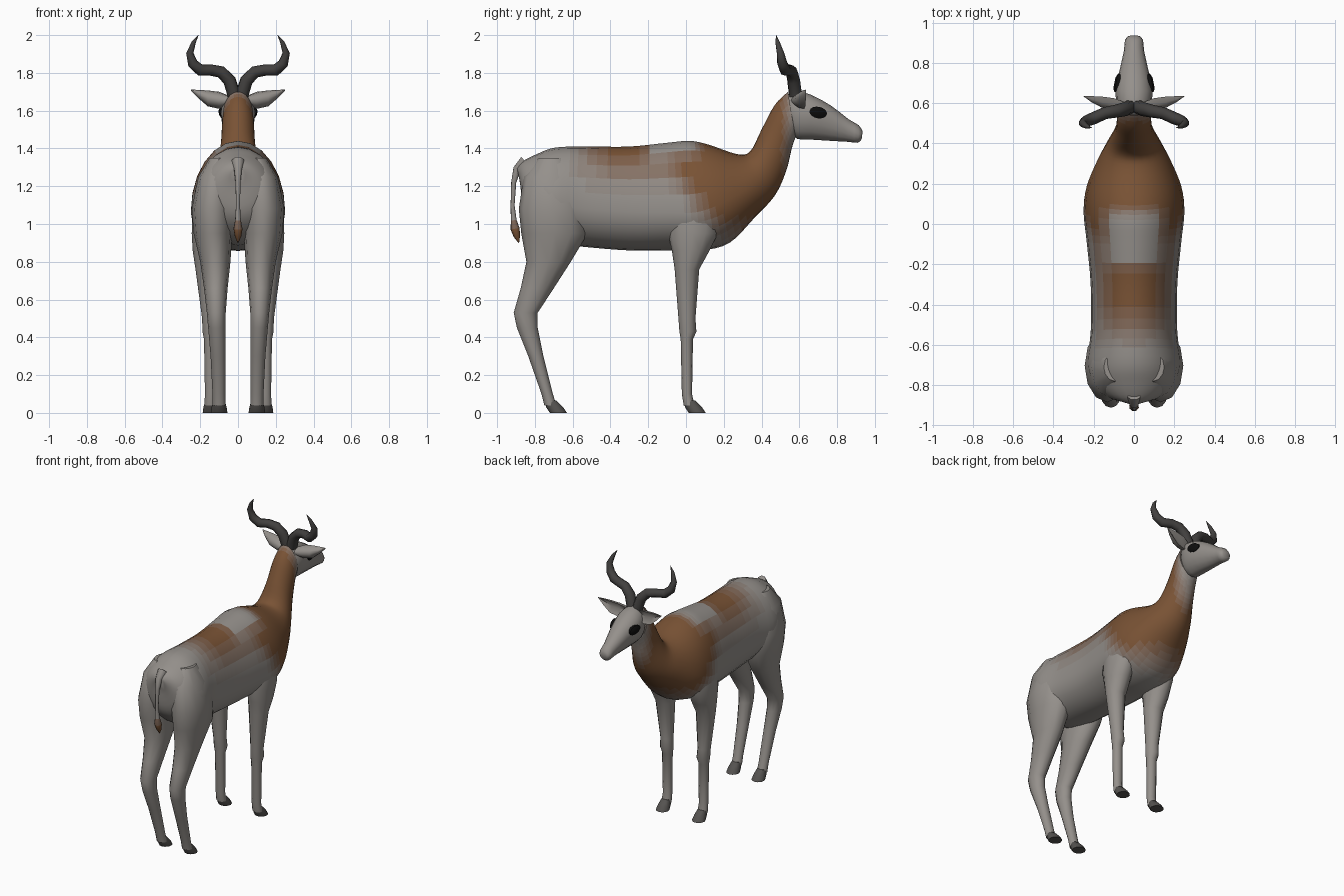
import bpy, bmesh, math
from mathutils import Vector


def material(name, rgb):
    m = bpy.data.materials.new(name)
    m.diffuse_color = (*rgb, 1)
    return m


GREY, BROWN, STEPS = (0.30, 0.28, 0.26), (0.19, 0.085, 0.035), 8
coat = [material(f"coat_{i}", [g + (b - g) * i / (STEPS - 1) for g, b in zip(GREY, BROWN)])
        for i in range(STEPS)]
horn_mat = material("horn", (0.055, 0.052, 0.05))
hoof_mat = material("hoof", (0.09, 0.085, 0.08))
black = material("eye_black", (0.004, 0.004, 0.004))


def smooth(t):
    t = max(0.0, min(1.0, t))
    return t * t * (3 - 2 * t)


def spline(rows, n):
    """Catmull-Rom refinement of a list of equal-length rows."""
    out = []
    for i in range(len(rows) - 1):
        p0, p1 = rows[max(i - 1, 0)], rows[i]
        p2, p3 = rows[i + 1], rows[min(i + 2, len(rows) - 1)]
        for k in range(n):
            t = k / n
            out.append([0.5 * (2 * b + (c - a) * t + (2 * a - 5 * b + 4 * c - d) * t * t
                               + (3 * b - a - 3 * c + d) * t ** 3)
                        for a, b, c, d in zip(p0, p1, p2, p3)])
    return out + [list(rows[-1])]


def loft(name, rings, mats, mirror=False, shade=None):
    """Skin rings of points, cap the ends, optionally mirror and colour by position."""
    bm = bmesh.new()
    loops = [[bm.verts.new(p) for p in r] for r in rings]
    for a, b in zip(loops, loops[1:]):
        for i in range(len(a)):
            j = (i + 1) % len(a)
            bm.faces.new((a[i], a[j], b[j], b[i]))
    bm.faces.new(loops[0])
    bm.faces.new(loops[-1])
    bmesh.ops.recalc_face_normals(bm, faces=bm.faces)
    if shade:
        for f in bm.faces:
            f.material_index = round(shade(f.calc_center_median()) * (STEPS - 1))
    mesh = bpy.data.meshes.new(name)
    bm.to_mesh(mesh)
    bm.free()
    for m in mats:
        mesh.materials.append(m)
    ob = bpy.data.objects.new(name, mesh)
    bpy.context.collection.objects.link(ob)
    if mirror:
        ob.modifiers.new("Mirror", 'MIRROR').use_mirror_merge = False
    bpy.ops.object.select_all(action='DESELECT')
    ob.select_set(True)
    bpy.context.view_layer.objects.active = ob
    bpy.ops.object.shade_smooth_by_angle(angle=math.radians(50))
    return ob


def trunk_ring(row, n=24):
    """Egg section between a top point and a bottom point (y, z), widest at fraction f."""
    yt, zt, yb, zb, hw, f = row
    ring = []
    for i in range(n):
        a = 2 * math.pi * i / n
        c = math.cos(a)
        t = f + c * (1 - f if c > 0 else f)
        ring.append((hw * math.sin(a), yb + (yt - yb) * t, zb + (zt - zb) * t))
    return ring


def leg_ring(row, n=12):
    z, y0, y1, x0, x1 = row
    return [((x0 + x1) / 2 + (x1 - x0) / 2 * math.cos(2 * math.pi * i / n),
             (y0 + y1) / 2 + (y1 - y0) / 2 * math.sin(2 * math.pi * i / n), z) for i in range(n)]


def tube(path, n=8):
    """Rings along (x, y, z, radius) rows, square to the path."""
    pts = [Vector(p[:3]) for p in path]
    rings = []
    for i, p in enumerate(pts):
        d = (pts[min(i + 1, len(pts) - 1)] - pts[max(i - 1, 0)]).normalized()
        u = d.cross(Vector((0.3, 1, 0.1))).normalized() if abs(d.y) < 0.9 else Vector((1, 0, 0))
        v = d.cross(u)
        rings.append([p + path[i][3] * (u * math.cos(2 * math.pi * k / n)
                                        + v * math.sin(2 * math.pi * k / n)) for k in range(n)])
    return rings


def coat_shade(p):
    limit = 1.27 - 0.33 * smooth((p.y + 0.15) / 0.4)
    b = smooth((p.z - limit + 0.13) / 0.26) * smooth((p.y + 0.68) / 0.3)
    b *= 1 - smooth((p.y - 0.49) / 0.1)
    patch = smooth((0.17 - abs(p.x)) / 0.06) * smooth((p.y + 0.24) / 0.08) * smooth((0.1 - p.y) / 0.08)
    return b * (1 - patch * smooth((p.z - 1.2) / 0.1))


# Trunk and neck
body = [(-0.895, 1.30, -0.875, 1.20, 0.04, 0.5), (-0.86, 1.335, -0.86, 1.06, 0.13, 0.5),
        (-0.79, 1.37, -0.80, 0.97, 0.20, 0.45), (-0.69, 1.405, -0.70, 0.90, 0.235, 0.4),
        (-0.52, 1.41, -0.55, 0.88, 0.215, 0.38), (-0.30, 1.41, -0.30, 0.86, 0.215, 0.37),
        (-0.10, 1.43, -0.08, 0.86, 0.235, 0.35), (0.02, 1.44, 0.08, 0.86, 0.25, 0.35),
        (0.12, 1.42, 0.23, 0.90, 0.235, 0.4), (0.27, 1.37, 0.36, 1.03, 0.18, 0.45),
        (0.34, 1.385, 0.47, 1.15, 0.13, 0.5), (0.40, 1.50, 0.53, 1.28, 0.095, 0.5),
        (0.47, 1.63, 0.56, 1.40, 0.085, 0.5), (0.54, 1.70, 0.58, 1.46, 0.08, 0.5)]
loft("body", [trunk_ring(r) for r in spline(body, 4)], coat, shade=coat_shade)

# Head
head = [(0.53, 1.67, 0.56, 1.48, 0.06, 0.5), (0.57, 1.705, 0.59, 1.45, 0.082, 0.55),
        (0.66, 1.685, 0.66, 1.447, 0.092, 0.6), (0.77, 1.625, 0.77, 1.44, 0.07, 0.6),
        (0.86, 1.555, 0.86, 1.435, 0.05, 0.55), (0.915, 1.523, 0.91, 1.43, 0.045, 0.5),
        (0.935, 1.49, 0.93, 1.45, 0.028, 0.5)]
loft("head", [trunk_ring(r, 16) for r in spline(head, 2)], coat[:1])

# Hind legs
hind = [(1.35, -0.78, -0.64, 0.04, 0.15), (1.25, -0.86, -0.56, 0.025, 0.21),
        (1.08, -0.885, -0.52, 0.02, 0.245), (0.95, -0.872, -0.52, 0.03, 0.235),
        (0.80, -0.845, -0.61, 0.04, 0.20), (0.66, -0.875, -0.70, 0.055, 0.18),
        (0.53, -0.912, -0.785, 0.065, 0.165), (0.45, -0.895, -0.785, 0.065, 0.158),
        (0.30, -0.835, -0.755, 0.065, 0.145), (0.10, -0.765, -0.705, 0.067, 0.135),
        (0.04, -0.75, -0.685, 0.065, 0.135)]
loft("hind_legs", [leg_ring(r) for r in hind], coat[:1], mirror=True)

# Front legs
fore = [(1.25, -0.04, 0.14, 0.09, 0.18), (1.10, -0.09, 0.18, 0.08, 0.24),
        (0.95, -0.095, 0.17, 0.08, 0.245), (0.86, -0.075, 0.125, 0.085, 0.24),
        (0.76, -0.06, 0.07, 0.095, 0.225), (0.50, -0.04, 0.05, 0.105, 0.19),
        (0.43, -0.035, 0.055, 0.10, 0.188), (0.39, -0.028, 0.037, 0.108, 0.18),
        (0.10, -0.022, 0.032, 0.11, 0.175), (0.04, -0.012, 0.045, 0.108, 0.178)]
loft("front_legs", [leg_ring(r) for r in fore], coat[:1], mirror=True)

# Hooves
for name, y, x in (("hind_hooves", -0.73, 0.10), ("front_hooves", 0.005, 0.143)):
    hoof = [(0.065, y - 0.02, y + 0.045, x - 0.03, x + 0.03),
            (0.03, y - 0.01, y + 0.08, x - 0.04, x + 0.04),
            (0.0, y + 0.01, y + 0.10, x - 0.044, x + 0.044)]
    loft(name, [leg_ring(r) for r in hoof], [hoof_mat], mirror=True)

# Horns
horn = [(0.02, 0.58, 1.68, 0.036), (0.045, 0.57, 1.76, 0.035), (0.09, 0.56, 1.805, 0.032),
        (0.145, 0.55, 1.815, 0.030), (0.20, 0.525, 1.815, 0.031), (0.24, 0.51, 1.85, 0.028),
        (0.255, 0.50, 1.905, 0.020), (0.235, 0.485, 1.96, 0.012), (0.21, 0.477, 2.0, 0.001)]
loft("horns", tube(horn), [horn_mat], mirror=True)

# Ears: leaf with a hollow front face
ear = [(0.05, 0.585, 1.655, 0.025, 0.03), (0.10, 0.60, 1.655, 0.045, 0.035),
       (0.16, 0.61, 1.665, 0.042, 0.032), (0.21, 0.622, 1.688, 0.022, 0.018),
       (0.25, 0.635, 1.71, 0.002, 0.002)]
rings = []
for x, y, z, h, d in ear:
    arc = [math.pi * k / 6 for k in range(7)]
    rings.append([(x, y + d * (0.7 - 1.7 * math.sin(a)), z + h * math.cos(a)) for a in arc]
                 + [(x, y + d * 0.1, z)])
loft("ears", rings, coat[:1], mirror=True)

# Eyes: flattened dark discs, tilted along the face
eye = []
for x, s in ((0.06, 1.0), (0.088, 1.0), (0.097, 0.6)):
    ring = []
    for k in range(16):
        a = 2 * math.pi * k / 16
        u, v = 0.046 * s * math.cos(a), 0.03 * s * math.sin(a)
        ring.append((x - 0.2 * u, 0.70 + u + 0.2 * v, 1.59 + v - 0.2 * u))
    eye.append(ring)
loft("eyes", eye, [black], mirror=True)

# Tail with a brown tuft
tail = [(0, -0.85, 1.33, 0.035), (0, -0.895, 1.29, 0.022), (0, -0.912, 1.22, 0.014),
        (0, -0.918, 1.10, 0.011), (0, -0.912, 1.02, 0.016), (0, -0.905, 0.975, 0.025),
        (0, -0.895, 0.935, 0.018), (0, -0.885, 0.90, 0.002)]
loft("tail", tube(tail), coat, shade=lambda p: smooth((1.05 - p.z) / 0.08))
